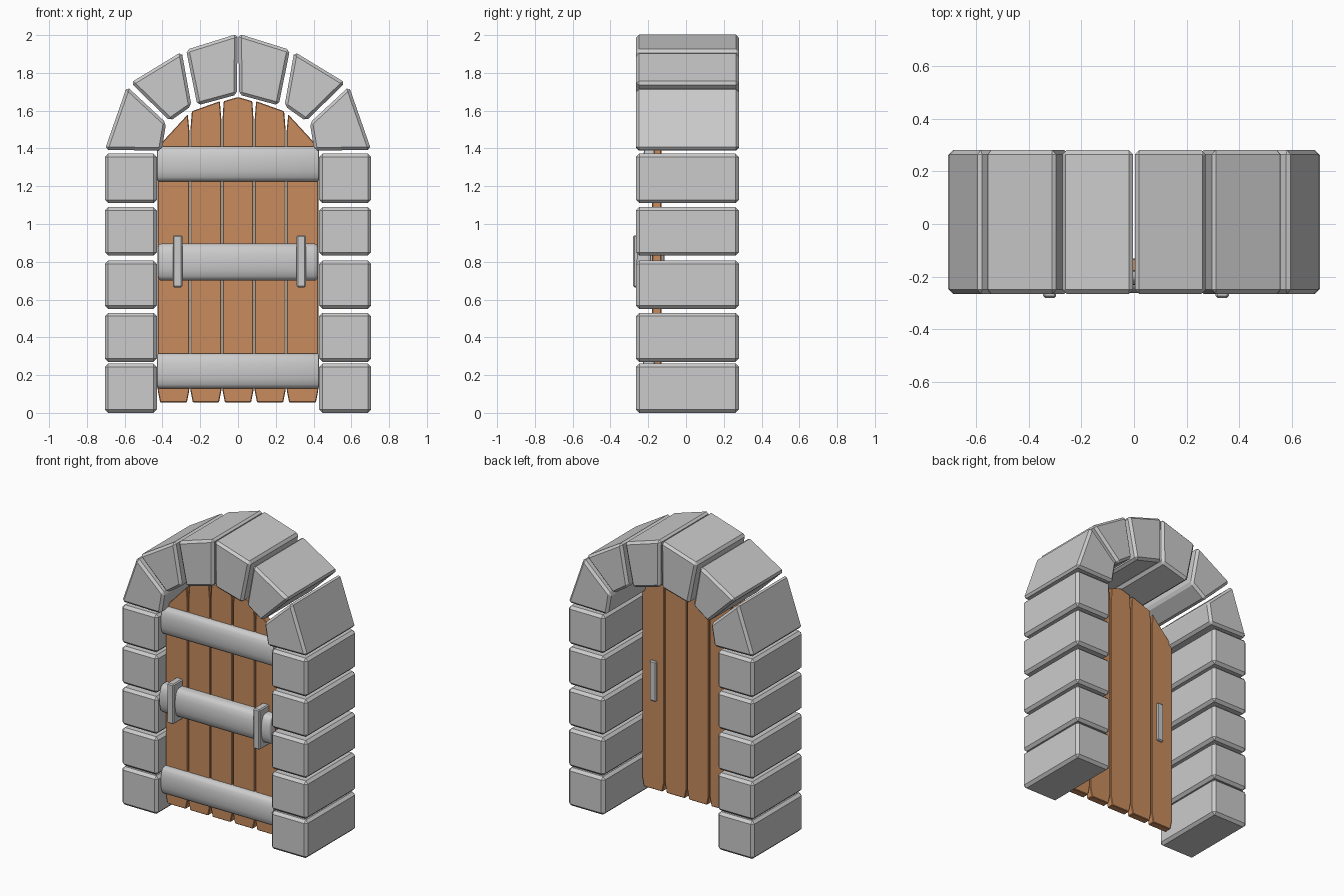
import bpy, bmesh, math
from mathutils import Vector

if "Cube" in bpy.data.objects:
    bpy.data.objects.remove(bpy.data.objects["Cube"])

wood = bpy.data.materials.new("wood")
wood.diffuse_color = (0.58, 0.26, 0.11, 1)
wood.use_nodes = True
wood.node_tree.nodes["Principled BSDF"].inputs["Base Color"].default_value = wood.diffuse_color


def prism(name, pts, a, b, axis="y", bevel=0.0, segments=1, mat=None, smooth=False):
    """Extrude a profile from a to b: (x, z) points along y, or (y, z) points along x."""
    bm = bmesh.new()
    place = (lambda p, d: (p[0], d, p[1])) if axis == "y" else (lambda p, d: (d, p[0], p[1]))
    va = [bm.verts.new(place(p, a)) for p in pts]
    vb = [bm.verts.new(place(p, b)) for p in pts]
    bm.faces.new(va)
    bm.faces.new(vb)
    n = len(pts)
    for i in range(n):
        j = (i + 1) % n
        bm.faces.new((va[i], va[j], vb[j], vb[i]))
    bmesh.ops.recalc_face_normals(bm, faces=bm.faces)
    if bevel and axis == "y":
        bmesh.ops.bevel(bm, geom=list(bm.edges), offset=bevel, segments=segments,
                        profile=0.5, affect="EDGES")
    elif bevel:
        # only round the end caps of bars
        rim = [e for e in bm.edges if abs(e.verts[0].co.x - e.verts[1].co.x) < 1e-6]
        bmesh.ops.bevel(bm, geom=rim, offset=bevel, segments=segments,
                        profile=0.5, affect="EDGES")
    me = bpy.data.meshes.new(name)
    bm.to_mesh(me)
    bm.free()
    ob = bpy.data.objects.new(name, me)
    bpy.context.collection.objects.link(ob)
    if mat:
        me.materials.append(mat)
    if smooth:
        bpy.ops.object.select_all(action="DESELECT")
        ob.select_set(True)
        bpy.context.view_layer.objects.active = ob
        bpy.ops.object.shade_smooth_by_angle(angle=math.radians(40))
    return ob


def rect(x0, x1, z0, z1):
    return [(x0, z0), (x1, z0), (x1, z1), (x0, z1)]


# Stone jambs and arch voussoirs, mirrored left and right
rows = [(0.0, 0.262), (0.27, 0.53), (0.55, 0.807), (0.832, 1.09), (1.11, 1.373)]
arch = [
    [(0.705, 1.393), (0.588, 1.728), (0.38, 1.535), (0.405, 1.388)],
    [(0.568, 1.748), (0.298, 1.912), (0.246, 1.625), (0.36, 1.545)],
    [(0.275, 1.922), (0.003, 2.007), (0.005, 1.685), (0.215, 1.628)],
]
for side, s in (("right", 1), ("left", -1)):
    for i, (z0, z1) in enumerate(rows):
        prism(f"jamb_stone_{side}_{i}", rect(s * 0.43, s * 0.705, z0, z1), -0.265, 0.28, bevel=0.018)
    for i, pts in enumerate(arch):
        prism(f"arch_stone_{side}_{i}", [(s * x, z) for x, z in pts], -0.265, 0.28, bevel=0.016)


# Five door planks with an arched top
def plank(name, x0, x1, tops):
    c = 0.013
    pts = [(x0 + c, 0.055), (x1 - c, 0.055), (x1, 0.12)] + tops + [(x0, 0.12)]
    prism(name, pts, -0.18, -0.13, bevel=0.004, mat=wood)


plank("plank_centre", -0.082, 0.082, [(0.082, 1.55), (0.076, 1.65), (0, 1.672),
                                      (-0.076, 1.65), (-0.082, 1.55)])
for side, s in (("right", 1), ("left", -1)):
    for i, (x0, x1, tops) in enumerate([
        (0.088, 0.252, [(0.252, 1.5), (0.244, 1.597), (0.096, 1.65), (0.088, 1.55)]),
        (0.258, 0.425, [(0.425, 1.395), (0.395, 1.44), (0.266, 1.58), (0.258, 1.5)]),
    ]):
        if s > 0:
            plank(f"plank_{side}_{i}", x0, x1, tops)
        else:
            plank(f"plank_{side}_{i}", -x1, -x0, [(-x, z) for x, z in reversed(tops)])


# Bulging horizontal bars
def bar_profile(zc, h, back, front):
    d = front - back
    half = [(0, 1), (0.45, 1), (0.68, 0.92), (0.84, 0.76), (0.95, 0.42)]
    up = [(back + d * u, zc + h * v) for u, v in half]
    down = [(back + d * u, zc - h * v) for u, v in reversed(half)]
    return up + [(front, zc)] + down


for name, zc in (("upper_band", 1.318), ("lower_band", 0.222)):
    prism(name, bar_profile(zc, 0.093, -0.165, -0.232), -0.43, 0.43, "x", 0.012, 2, smooth=True)
prism("locking_bar", bar_profile(0.798, 0.098, -0.185, -0.262), -0.423, 0.423, "x", 0.018, 3, smooth=True)

# Brackets holding the bar, passing through to the back of the door
for side, xc in (("right", 0.335), ("left", -0.32)):
    prism(f"bar_bracket_{side}", rect(xc - 0.025, xc + 0.025, 0.665, 0.94), -0.28, -0.115, bevel=0.007)
